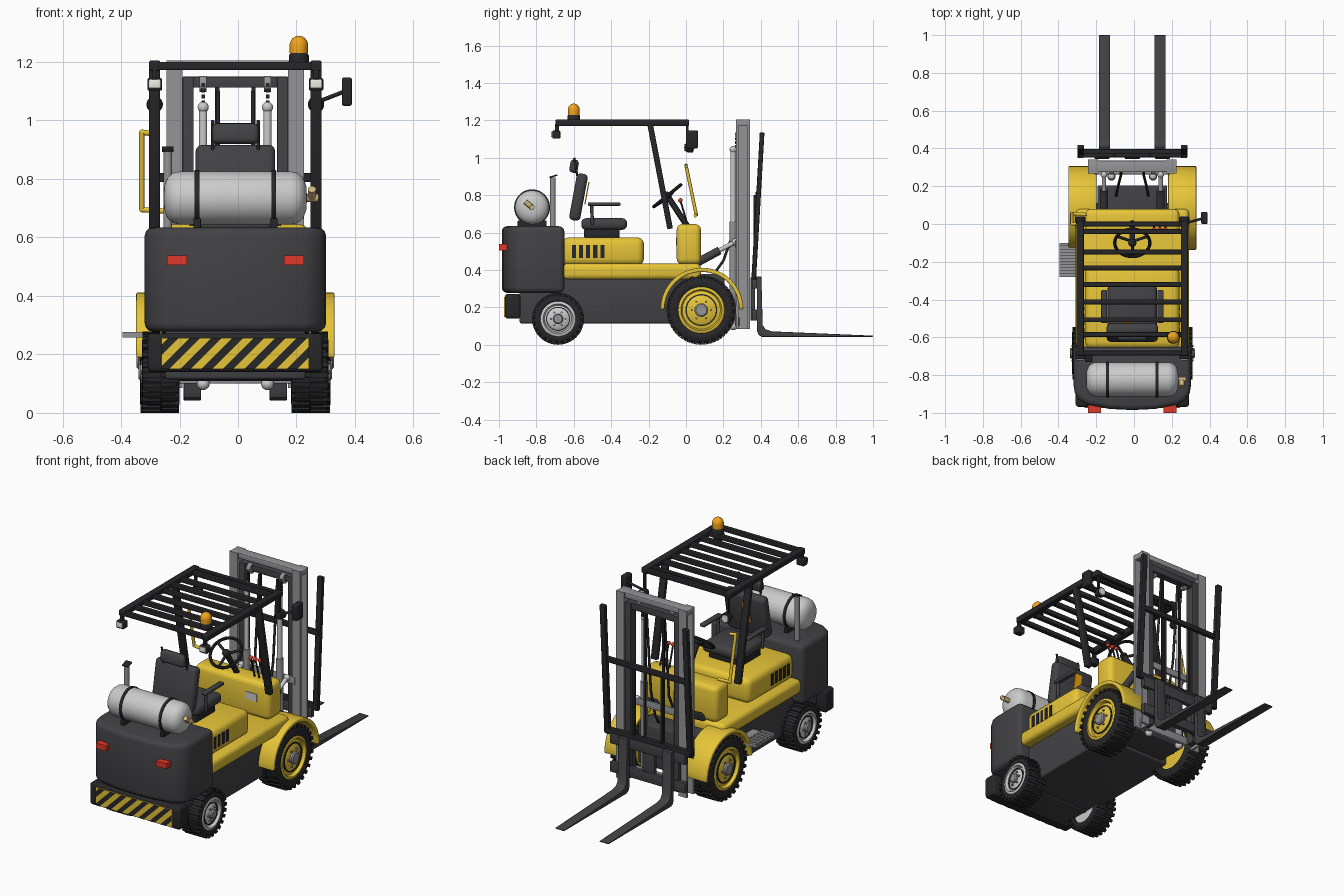
import bpy, bmesh, math
from mathutils import Vector, Matrix

if "Cube" in bpy.data.objects:
    bpy.data.objects.remove(bpy.data.objects["Cube"])

CX = -0.009  # truck centreline
COL = dict(yellow=(.80, .56, .04), dark=(.055, .055, .06), black=(.02, .02, .022), steel=(.3, .3, .31),
           light=(.62, .62, .62), red=(.75, .04, .02), orange=(.9, .38, .01), white=(.85, .85, .8), tan=(.6, .45, .2))
MATS = {}
for k, c in COL.items():
    MATS[k] = bpy.data.materials.new(k)
    MATS[k].diffuse_color = (*c, 1)


def finish(name, bm, mat, bevel=0, sym=False):
    bmesh.ops.recalc_face_normals(bm, faces=bm.faces)
    if bevel:
        es = [e for e in bm.edges if len(e.link_faces) == 2 and e.calc_face_angle() > .75]
        bmesh.ops.bevel(bm, geom=es, offset=bevel, segments=3, profile=.5, affect='EDGES', clamp_overlap=True)
    if sym:
        d = bmesh.ops.duplicate(bm, geom=bm.verts[:] + bm.edges[:] + bm.faces[:])['geom']
        for v in d:
            if isinstance(v, bmesh.types.BMVert):
                v.co.x *= -1
        bmesh.ops.reverse_faces(bm, faces=[f for f in d if isinstance(f, bmesh.types.BMFace)])
    me = bpy.data.meshes.new(name)
    bm.to_mesh(me)
    bm.free()
    me.materials.append(MATS[mat])
    ob = bpy.data.objects.new(name, me)
    ob.location.x = CX
    bpy.context.collection.objects.link(ob)


def add_box(bm, x0, x1, y0, y1, z0, z1):
    m = Matrix.Translation(((x0 + x1) / 2, (y0 + y1) / 2, (z0 + z1) / 2))
    bmesh.ops.create_cube(bm, size=1, matrix=m @ Matrix.Diagonal((x1 - x0, y1 - y0, z1 - z0, 1)))


def box(name, dims, mat, bevel=0, sym=False):
    bm = bmesh.new()
    for d in (dims if isinstance(dims[0], tuple) else [dims]):
        add_box(bm, *d)
    finish(name, bm, mat, bevel, sym)


def bar(name, p, q, w, d, mat, bevel=.005, sym=False):
    p, q = Vector(p), Vector(q)
    z = (q - p).normalized()
    x = Vector((1, 0, 0))
    y = z.cross(x)
    m = Matrix((x, y, z)).transposed().to_4x4()
    m.translation = (p + q) / 2
    bm = bmesh.new()
    bmesh.ops.create_cube(bm, size=1, matrix=m @ Matrix.Diagonal((w, d, (q - p).length, 1)))
    finish(name, bm, mat, bevel, sym)


def tube(name, paths, r, mat, sym=False, ball=0, n=14):
    bm = bmesh.new()
    for pts in paths:
        pts = [Vector(p) for p in pts]
        for p, q in zip(pts, pts[1:]):
            m = Matrix.Translation((p + q) / 2) @ (q - p).to_track_quat('Z', 'Y').to_matrix().to_4x4()
            bmesh.ops.create_cone(bm, cap_ends=True, segments=n, radius1=r, radius2=r, depth=(q - p).length, matrix=m)
        for p in pts[1:-1]:
            bmesh.ops.create_uvsphere(bm, u_segments=n, v_segments=8, radius=r, matrix=Matrix.Translation(p))
        if ball:
            bmesh.ops.create_uvsphere(bm, u_segments=16, v_segments=10, radius=ball, matrix=Matrix.Translation(pts[-1]))
    finish(name, bm, mat, 0, sym)


def lathe(bm, prof, c, axis=(1, 0, 0), n=36, closed=False):
    """Revolve (radius, offset) pairs about an axis through c."""
    q = Vector((1, 0, 0)).rotation_difference(Vector(axis)).to_matrix()
    rings = [[bm.verts.new(Vector(c) + q @ Vector((o, r * math.cos(2 * math.pi * i / n), r * math.sin(2 * math.pi * i / n))))
              for i in range(n)] for r, o in prof]
    for a, b in zip(rings, rings[1:] + (rings[:1] if closed else [])):
        for i in range(n):
            bm.faces.new((a[i], a[i - 1], b[i - 1], b[i]))
    bmesh.ops.remove_doubles(bm, verts=sum(rings, []), dist=1e-5)


def turned(name, prof, c, mat, axis=(1, 0, 0), closed=False, sym=False, n=36):
    bm = bmesh.new()
    lathe(bm, prof, c, axis, n, closed)
    finish(name, bm, mat, 0, sym)


def prism(name, pts, vec, mat, bevel=0, sym=False):
    bm = bmesh.new()
    f = bm.faces.new([bm.verts.new(p) for p in pts])
    r = bmesh.ops.extrude_face_region(bm, geom=[f])['geom']
    bmesh.ops.translate(bm, vec=vec, verts=[v for v in r if isinstance(v, bmesh.types.BMVert)])
    finish(name, bm, mat, bevel, sym)


# chassis, deck, hood, cowl
box("chassis", [(-.24, .24, -.89, .02, .115, .36), (-.185, .185, 0, .205, .13, .38)], "dark", .01)
box("deck", (-.3, .3, -.66, .08, .35, .435), "yellow", .025)
box("hood", (-.25, .25, -.66, -.225, .425, .575), "yellow", .035)
box("hood_vents", [(.245, .253, y, y + .022, .465, .535) for y in [-.61 + .038 * i for i in range(5)]], "black", 0, True)
box("cowl", (-.25, .25, -.05, .08, .43, .645), "yellow", .03)
box("data_plate", (.1, .17, -.054, -.048, .53, .575), "light")

# counterweight with curved rear
half = [(.31, -.65), (.31, -.86), (.304, -.895), (.283, -.93), (.24, -.957), (.12, -.979)]
plan = half + [(0, -.985)] + [(-x, y) for x, y in half[::-1]]
prism("counterweight", [(x, y, .278) for x, y in plan], (0, 0, .356), "dark", .028)
box("tail_reflectors", (.166, .234, -1.0, -.95, .505, .538), "red", 0, True)
box("rear_bumper", (-.3, .3, -.968, -.885, .14, .272), "black", .015)
box("hazard_plate", (-.252, .252, -.974, -.96, .15, .256), "yellow")
bm = bmesh.new()
for i in range(-2, 8):
    u = -.262 + i * .073
    bm.faces.new([bm.verts.new((x, -.976, z)) for x, z in
                  ((u, .15), (u + .036, .15), (u + .142, .256), (u + .106, .256))])
for s in (-1, 1):
    bmesh.ops.bisect_plane(bm, geom=bm.verts[:] + bm.edges[:] + bm.faces[:], plane_co=(s * .252, 0, 0),
                           plane_no=(s, 0, 0), clear_outer=True)
finish("hazard_stripes", bm, "black")


# wheels
def wheel(tag, y, R, rr, xc, w, rimcol, lugs):
    c = (xc, y, R)
    b = R - .008
    bm = bmesh.new()
    lathe(bm, [(rr, -w), (b - .022, -w), (b - .006, -w + .008), (b, -w + .02), (b, w - .02), (b - .006, w - .008),
               (b - .022, w), (rr + .01, w), (rr, w - .006)], c, n=48, closed=True)
    for i in range(lugs):
        for s in (-1, 1):
            a = 2 * math.pi * (i + s * .25) / lugs
            m = Matrix.Translation(c) @ Matrix.Rotation(a, 4, 'X') @ Matrix.Translation((s * w * .5, 0, R - .011))
            bmesh.ops.create_cube(bm, size=1, matrix=m @ Matrix.Diagonal((w * .95, .018, .021, 1)))
    finish(tag + "_tyres", bm, "black", 0, True)
    turned(tag + "_rims", [(0, -w * .8), (rr + .002, -w * .8), (rr + .002, w - .004), (rr - .012, w), (rr - .02, w - .018),
                           (rr * .6, w - .012), (rr * .5, w - .005), (0, w - .005)], c, rimcol, sym=True)
    turned(tag + "_rim_grooves", [(rr * .7, w - .02), (rr * .7, w - .009), (rr * .64, w - .008), (rr * .64, w - .02)],
           c, "black", closed=True, sym=True)
    turned(tag + "_hubs", [(rr * .3, w - .02), (rr * .3, w + .006), (rr * .24, w + .012), (0, w + .012)], c, "steel", sym=True, n=24)
    tube(tag + "_lug_nuts", [[(xc + w - .01, y + rr * .42 * math.cos(a), R + rr * .42 * math.sin(a)),
                              (xc + w + .004, y + rr * .42 * math.cos(a), R + rr * .42 * math.sin(a))]
                             for a in [math.pi * k / 3 for k in range(6)]], .006, "steel", True, n=6)


wheel("front", .082, .186, .122, .262, .064, "yellow", 28)
wheel("rear", -.684, .139, .092, .255, .064, "light", 24)
tube("axles", [[(-.25, .082, .186), (.25, .082, .186)], [(-.25, -.684, .139), (.25, -.684, .139)]], .03, "dark")

# fenders
arc = [math.pi * i / 20 for i in range(21)]
prism("fenders", [(.19, .085 + .222 * math.cos(a), .19 + .222 * math.sin(a)) for a in arc] +
      [(.19, .085 + .2 * math.cos(a), .19 + .2 * math.sin(a)) for a in arc[::-1]], (.149, 0, 0), "yellow", .006, True)

# step
box("side_step", [(-.386, -.24, -.28, -.1, .257, .265)] +
    [(-.386, -.3, -.28 + .0325 * i, -.263 + .0325 * i, .263, .277) for i in range(6)], "steel")

# seat
box("seat_base", (-.11, .11, -.545, -.355, .57, .62), "black", .01)
box("seat_cushion", (-.13, .13, -.56, -.315, .615, .677), "dark", .025)
bar("seat_back", (0, -.598, .665), (0, -.552, .915), .272, .06, "dark", .022)
bar("headrest", (0, -.605, .92), (0, -.592, .99), .16, .045, "dark", .018)
tube("headrest_posts", [[(.078, -.575, .87), (.078, -.598, 1.0)]], .006, "black", True)
bar("seat_belt", (-.02, -.541, .75), (-.02, -.519, .87), .05, .006, "orange", 0)
tube("armrest_posts", [[(.148, -.5, .64), (.148, -.505, .75)]], .009, "dark", True)
box("armrests", (.133, .165, -.525, -.35, .743, .762), "dark", .007, True)

# gas tank and exhaust
T = (0, -.823, .735)
turned("gas_tank", [(0, -.245), (.04, -.243), (.07, -.232), (.086, -.213), (.091, -.19), (.091, .19),
                    (.086, .213), (.07, .232), (.04, .243), (0, .245)], T, "light", n=48)
turned("tank_straps", [(.089, .123), (.096, .123), (.096, .139), (.089, .139)], T, "black", closed=True, sym=True, n=48)
box("tank_cradles", (.118, .144, -.9, -.745, .625, .665), "black", .004, True)
tube("tank_valve", [[(.235, -.823, .735), (.285, -.823, .735)], [(.262, -.823, .735), (.262, -.86, .765)]], .014, "tan")
tube("exhaust_pipe", [[(-.231, -.712, .6), (-.231, -.712, .895)]], .015, "steel")
bar("exhaust_flap", (-.231, -.73, .895), (-.231, -.688, .908), .04, .008, "black", .002)

# overhead guard
box("guard_side_rails", (.257, .295, -.698, .016, 1.17, 1.205), "black", .006, True)
ys = [-.683, -.585, -.507, -.412, -.32, -.232, -.148, -.04, 0]
box("guard_slats", [(-.27, .27, y - .013, y + .013, 1.173, 1.2) for y in ys], "black", .004)
bar("guard_pillars", (.276, -.085, .62), (.276, -.192, 1.18), .038, .03, "black", .005, True)
tube("grab_handle", [[(-.285, .002, .955), (-.32, 0, .96), (-.32, .055, .695), (-.24, .05, .69)]], .009, "yellow")
box("rear_lamp_housings", (.251, .301, -.715, -.672, 1.102, 1.145), "black", .006, True)
box("rear_lamp_lenses", (.256, .296, -.722, -.71, 1.11, 1.14), "white", .004, True)
box("lamp_brackets", [(.268, .284, -.7, -.68, 1.135, 1.18), (.27, .284, 0, .014, 1.06, 1.18)], "black", 0, True)
turned("front_lamps", [(0, -.025), (.018, -.022), (.028, 0), (.028, .022), (0, .022)], (.276, .015, 1.055), "black", (0, 1, 0), sym=True)
turned("front_lamp_lenses", [(.024, .02), (.02, .026), (0, .028)], (.276, .015, 1.055), "white", (0, 1, 0), sym=True)
tube("mirror_arm", [[(.285, .005, 1.065), (.375, .03, 1.1)]], .007, "black")
box("mirror", (.364, .399, 0, .064, 1.05, 1.147), "black", .008)
turned("beacon_base", [(0, 0), (.034, 0), (.034, .022), (.028, .032), (0, .032)], (.217, -.6, 1.2), "black", (0, 0, 1))
turned("beacon_dome", [(.031, .03)] + [(.032 * math.cos(a), .055 + .035 * math.sin(a))
       for a in [math.pi / 2 * i / 6 for i in range(7)]], (.217, -.6, 1.2), "orange", (0, 0, 1))

# steering wheel and levers
S, ax = Vector((0, -.1, .797)), Vector((0, -.63, .777)).normalized()
turned("steering_rim", [(.093 + .009 * math.cos(a), .009 * math.sin(a)) for a in [math.pi * i / 4 for i in range(8)]],
       S, "black", ax, True)
side = Vector((0, .777, .63))
tube("steering_spokes", [[S - ax * .012, S + (Vector((1, 0, 0)) * math.cos(a) + side * math.sin(a)) * .092]
                         for a in (.5, 2.64, 4.71)], .008, "black")
tube("steering_column", [[(0, .01, .63), S]], .016, "black", ball=.022)
lev = [[(x, .015, .62), (x, -.028, .765)] for x in (.115, .145, .175)]
tube("levers", lev, .005, "black")
tube("lever_knobs", [[p[1], (p[1][0], -.03, .772)] for p in lev], .008, "red", ball=.012)

# mast
box("outer_mast_rails", [(.18, .192, .267, .342, .085, 1.205), (.18, .235, .267, .28, .085, 1.205),
                         (.18, .235, .329, .342, .085, 1.205)], "steel", 0, True)
box("outer_mast_crossbars", [(-.235, .235, .275, .335, 1.172, 1.205), (-.2, .2, .262, .285, .1, .15),
                             (-.2, .2, .262, .28, .52, .56)], "steel", .004)
box("inner_mast", [(.143, .18, .28, .335, .1, 1.15), (-.15, .15, .285, .33, 1.112, 1.15)], "dark", .003, True)
tube("lift_cylinders", [[(.11, .252, .1), (.11, .252, .66)]], .02, "steel", True)
tube("lift_rods", [[(.11, .252, .6), (.11, .252, 1.045)]], .014, "light", True, ball=.019)
tube("cylinder_feet", [[(.11, .252, .12), (.11, .252, .1)]], .02, "light", True, ball=.022)
tube("chain_pulleys", [[(.098, .29, 1.125), (.122, .29, 1.125)]], .028, "steel", True)
box("chain_links", [(.104, .116, .262, .274, 1.055 + .02 * i, 1.069 + .02 * i) for i in range(4)], "black", 0, True)
box("lift_chains", (.055, .069, .31, .318, .3, 1.12), "black", 0, True)
tube("hoses", [[(.085, .15, .38), (.075, .2, .45), (.06, .26, .62), (.06, .3, 1.1)]], .007, "black", True)
tube("tilt_cylinders", [[(.15, .06, .44), (.15, .18, .505)]], .022, "dark", True)
tube("tilt_rods", [[(.15, .16, .495), (.15, .262, .55)]], .012, "light", True, ball=.018)

# carriage, load backrest, forks
box("carriage", [(-.25, .25, .352, .38, .3, .362), (-.25, .25, .352, .38, .13, .19), (-.2, -.12, .345, .37, .13, .36),
                 (.12, .2, .345, .37, .13, .36), (-.04, .04, .345, .37, .13, .36)], "dark", .004)
bar("backrest_posts", (.274, .362, .35), (.274, .407, 1.135), .034, .025, "black", .004, True)
box("backrest_crossbars", [(-.28, .28, .372, .396, .79, .82), (-.28, .28, .352, .378, .35, .388)], "black", .004)
box("backrest_uprights", [(.085, .1, .362, .378, .37, .8)], "black", .002, True)
fork = [(.378, .365), (.38, .075), (.388, .053), (.405, .043), (1, .043), (1, .049), (.46, .072), (.425, .083), (.41, .105), (.403, .365)]
prism("forks", [(.117, y, z) for y, z in fork], (.06, 0, 0), "dark", .003, True)

# smooth curved surfaces, keep edges
for o in bpy.data.objects:
    o.select_set(True)
bpy.context.view_layer.objects.active = bpy.data.objects["chassis"]
bpy.ops.object.shade_smooth_by_angle(angle=math.radians(38))

for m in bpy.data.materials:
    if m.users and not m.is_grease_pencil:
        m.use_nodes = True
        m.node_tree.nodes["Principled BSDF"].inputs["Base Color"].default_value = m.diffuse_color
